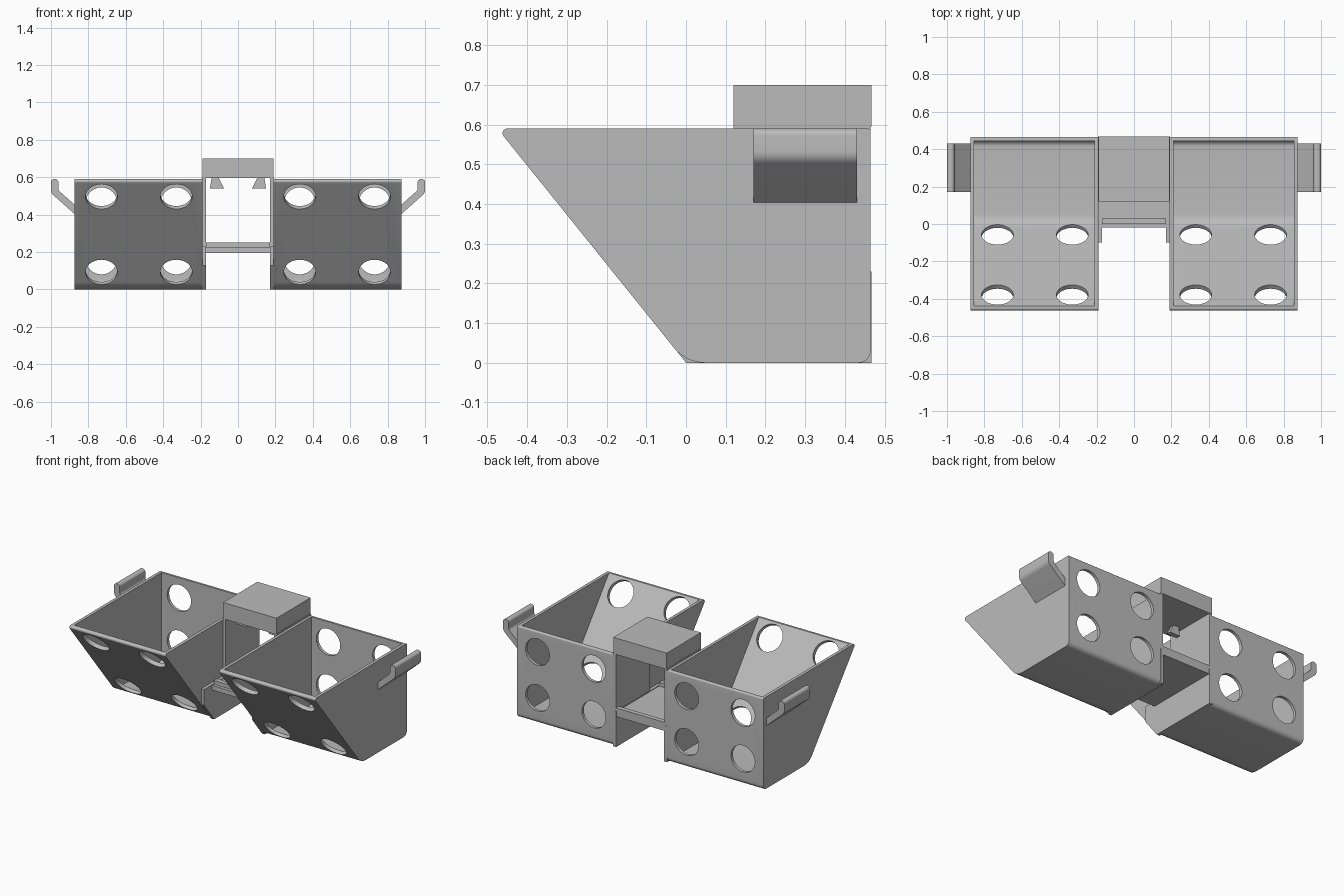
import bpy, bmesh, math
from mathutils import Vector, Matrix

cube = bpy.data.objects.get("Cube")
if cube:
    bpy.data.objects.remove(cube, do_unlink=True)

grey = bpy.data.materials.new("plain_grey")
grey.use_nodes = True
COLOUR = (0.5, 0.5, 0.5, 1)
grey.diffuse_color = COLOUR
grey.node_tree.nodes["Principled BSDF"].inputs["Base Color"].default_value = COLOUR


def rounded(corners, steps=8):
    """Outline from (u, v, radius) corners, with an arc at each rounded corner."""
    out = []
    for i, (u, v, r) in enumerate(corners):
        p = Vector((u, v))
        if r == 0:
            out.append(p)
            continue
        a = (Vector(corners[i - 1][:2]) - p).normalized()
        b = (Vector(corners[(i + 1) % len(corners)][:2]) - p).normalized()
        half = a.angle(b) / 2
        centre = p + (a + b).normalized() * r / math.sin(half)
        start = p + a * r / math.tan(half) - centre
        end = p + b * r / math.tan(half) - centre
        turn = start.angle_signed(end)
        for k in range(steps + 1):
            out.append(centre + Matrix.Rotation(-turn * k / steps, 2) @ start)
    return out


def finish(bm, name):
    bmesh.ops.recalc_face_normals(bm, faces=bm.faces)
    mesh = bpy.data.meshes.new(name)
    bm.to_mesh(mesh)
    bm.free()
    mesh.materials.append(grey)
    obj = bpy.data.objects.new(name, mesh)
    bpy.context.collection.objects.link(obj)
    return obj


def prism(name, corners, axis, lo, hi):
    """Extrude an outline along x (outline in y, z) or along y (outline in x, z)."""
    bm = bmesh.new()
    place = (lambda p, d: (d, p.x, p.y)) if axis == "x" else (lambda p, d: (p.x, d, p.y))
    face = bm.faces.new([bm.verts.new(place(p, lo)) for p in rounded(corners)])
    new = bmesh.ops.extrude_face_region(bm, geom=[face])["geom"]
    move = Vector((hi - lo, 0, 0) if axis == "x" else (0, hi - lo, 0))
    bmesh.ops.translate(bm, vec=move, verts=[v for v in new if isinstance(v, bmesh.types.BMVert)])
    return finish(bm, name)


def box(name, x, y, z):
    return prism(name, [(x[0], z[0], 0), (x[1], z[0], 0), (x[1], z[1], 0), (x[0], z[1], 0)], "y", *y)


def activate(obj):
    bpy.ops.object.select_all(action="DESELECT")
    obj.select_set(True)
    bpy.context.view_layer.objects.active = obj


def cut(obj, cutter):
    cutter.hide_render = True
    mod = obj.modifiers.new("cut", "BOOLEAN")
    mod.operation, mod.solver, mod.object = "DIFFERENCE", "EXACT", cutter
    activate(obj)
    bpy.ops.object.modifier_apply(modifier=mod.name)
    bpy.data.objects.remove(cutter, do_unlink=True)


def mirror(obj):
    obj.modifiers.new("mirror", "MIRROR")


def smooth(obj):
    activate(obj)
    bpy.ops.object.shade_smooth_by_angle(angle=math.radians(35))


# Baskets: sloped-front bin, hollowed from above
T = 0.02
basket = prism("basket", [(0, 0, 0.1), (0.465, 0, 0.03), (0.465, 0.59, 0.008),
                          (-0.475, 0.59, 0.012)], "x", 0.19, 0.875)
slope = Vector((-0.465, 0.59)).normalized()
foot = T / slope.y - T * slope.x / slope.y * -1
foot = (T + T * slope.x) / slope.y
top = foot + (0.7 - T) * slope.x / slope.y
cut(basket, prism("hollow", [(foot, T, 0.09), (0.465 - T, T, 0.03), (0.465 - T, 0.7, 0),
                             (top, 0.7, 0)], "x", 0.19 + T, 0.875 - T))

# Round openings in the sloped front and the upright back
inward = Vector((0, slope.y, -slope.x))
for x in (0.33, 0.73):
    spots = [((x, z * slope.x / slope.y, z), inward) for z in (0.093, 0.5)]
    spots += [((x, 0.455, z), Vector((0, 1, 0))) for z in (0.165, 0.46)]
    for centre, direction in spots:
        bm = bmesh.new()
        bmesh.ops.create_cone(bm, cap_ends=True, segments=40, radius1=0.085, radius2=0.085, depth=0.07)
        turn = direction.to_track_quat("Z", "X").to_matrix().to_4x4()
        bmesh.ops.transform(bm, matrix=Matrix.Translation(centre) @ turn, verts=bm.verts)
        cut(basket, finish(bm, "hole_cutter"))
smooth(basket)
mirror(basket)

# Side hooks
hook = prism("side_hook", [(0.865, 0.395, 0), (1.0, 0.515, 0.04), (1.0, 0.59, 0.018),
                           (0.96, 0.59, 0.018), (0.96, 0.53, 0.02), (0.865, 0.445, 0)],
             "y", 0.17, 0.43)
smooth(hook)
mirror(hook)

# Central frame: side plates, uprights and shelf
plate = prism("side_plate", [(0, 0, 0), (0.467, 0, 0), (0.467, 0.23, 0), (-0.1, 0.23, 0),
                             (-0.1, 0.127, 0)], "x", 0.17, 0.192)
upright = box("upright", (0.172, 0.192), (0.12, 0.465), (0.225, 0.6))
for part in (plate, upright):
    mirror(part)
box("shelf", (-0.172, 0.172), (-0.02, 0.465), (0.195, 0.225))
for name, y in (("front_rail", (0, 0.03)), ("back_rail", (0.435, 0.465))):
    box(name, (-0.172, 0.172), y, (0.22, 0.25))

# Raised cap with tapered clips beneath
box("cap", (-0.19, 0.19), (0.12, 0.467), (0.595, 0.7))
clip = prism("clip", [(0.075, 0.54, 0), (0.15, 0.54, 0), (0.14, 0.6, 0), (0.105, 0.6, 0)],
             "y", 0.2, 0.23)
mirror(clip)
